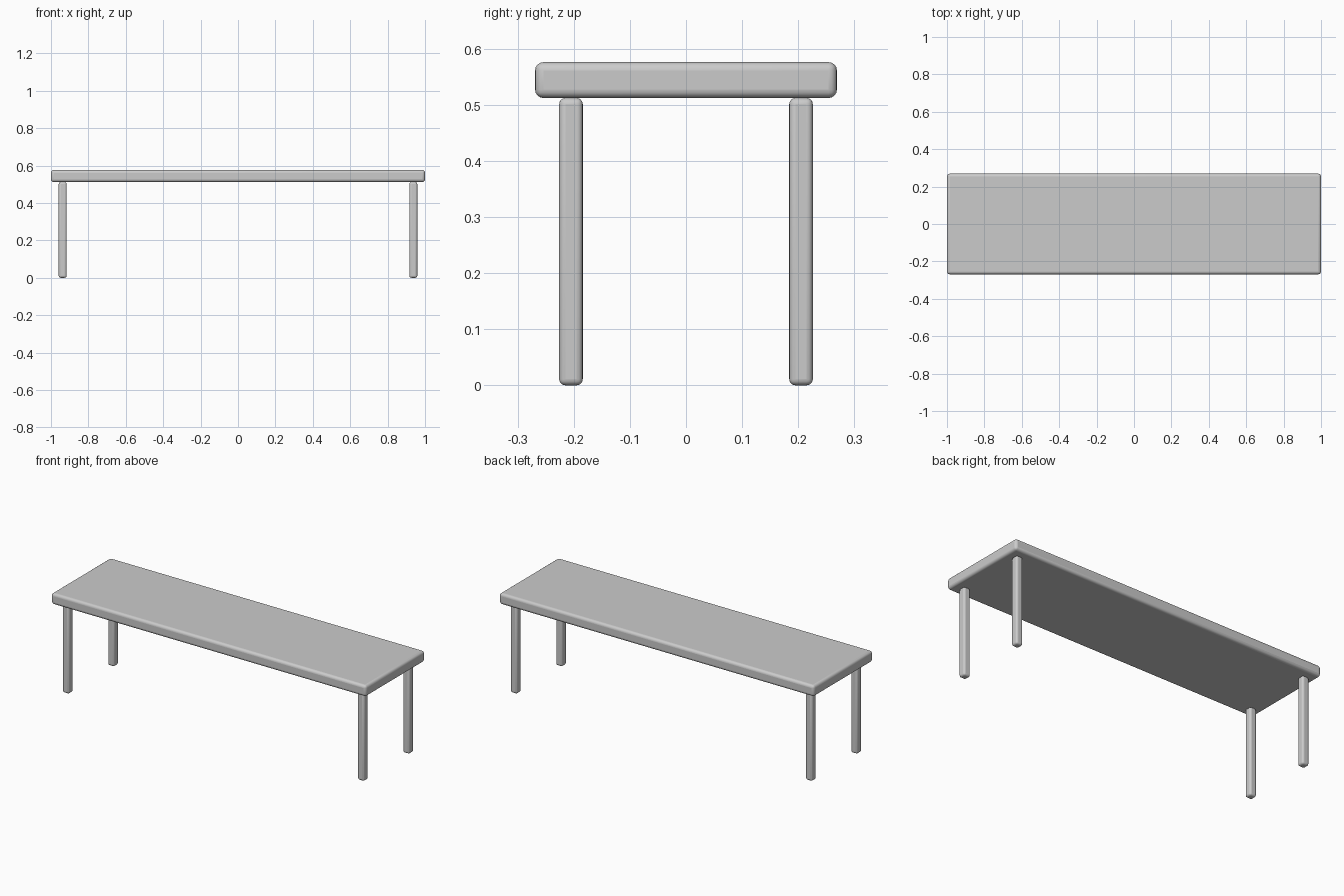
import bpy

if "Cube" in bpy.data.objects:
    bpy.data.objects.remove(bpy.data.objects["Cube"])


def rounded_box(name, size, centre, radius):
    bpy.ops.mesh.primitive_cube_add(size=1, location=centre)
    obj = bpy.context.object
    obj.name = name
    obj.scale = size
    bpy.ops.object.transform_apply(location=False, rotation=False, scale=True)
    bevel = obj.modifiers.new("rounded_edges", 'BEVEL')
    bevel.width = radius
    bevel.segments = 4
    bpy.ops.object.shade_smooth_by_angle()
    return obj


LEG_HEIGHT = 0.512
LEG_WIDTH = 0.042
TOP_THICKNESS = 0.064

# Bench top
rounded_box("bench_top", (2.0, 0.538, TOP_THICKNESS),
            (0, 0, LEG_HEIGHT + TOP_THICKNESS / 2), 0.015)

# Four legs, one near each corner
for side, x in (("left", -0.9375), ("right", 0.9375)):
    for end, y in (("front", -0.205), ("back", 0.205)):
        rounded_box(f"{end}_{side}_leg", (LEG_WIDTH, LEG_WIDTH, LEG_HEIGHT),
                    (x, y, LEG_HEIGHT / 2), 0.011)
